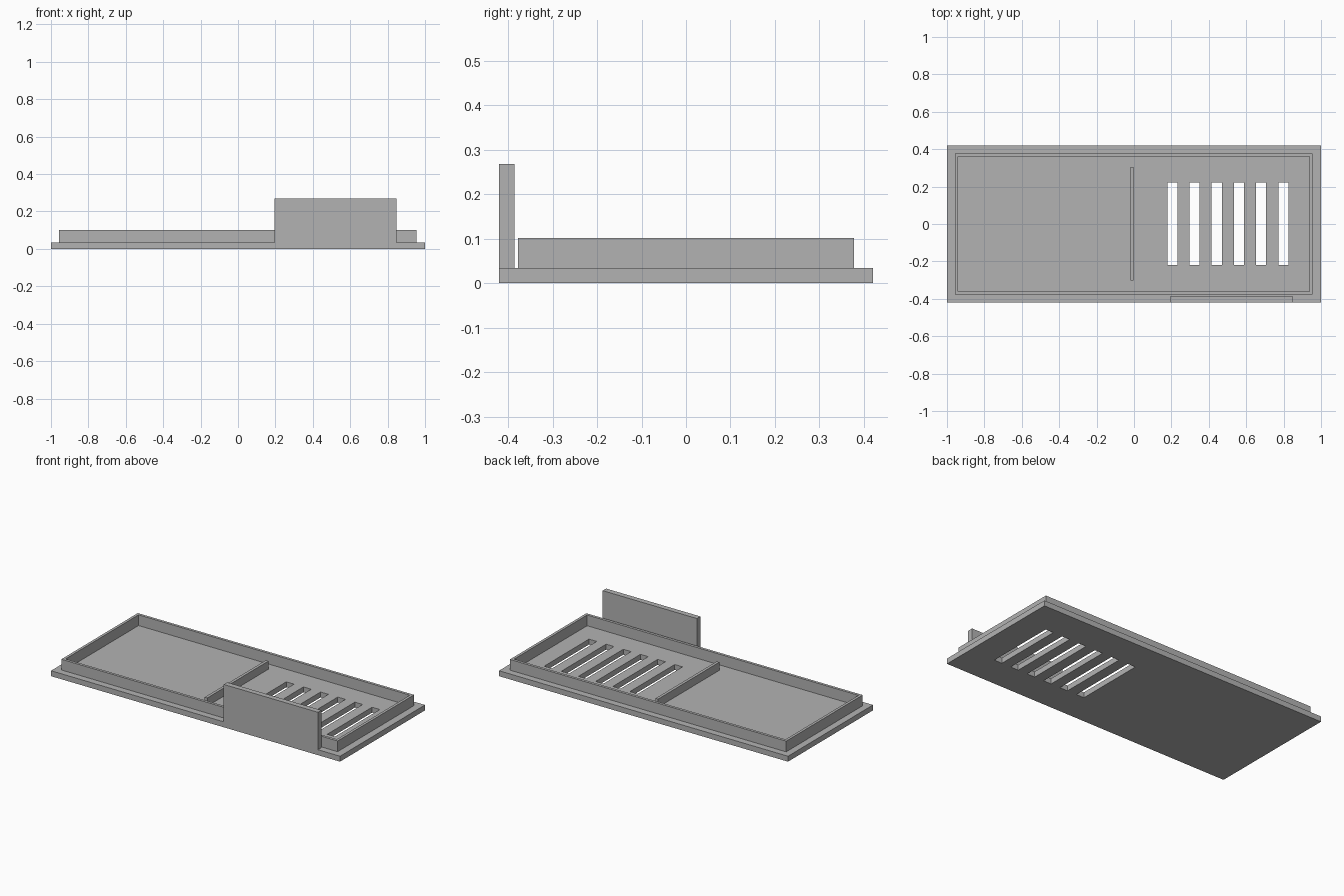
import bpy
import bmesh
from mathutils import Matrix, Vector

default = bpy.data.objects.get("Cube")
if default:
    bpy.data.objects.remove(default, do_unlink=True)

grey = bpy.data.materials.new("plain grey")
grey.use_nodes = True
colour = (0.45, 0.45, 0.45, 1)
grey.diffuse_color = colour
grey.node_tree.nodes["Principled BSDF"].inputs["Base Color"].default_value = colour


def boxes(name, bounds):
    """One flat-shaded object from (low corner, high corner) boxes."""
    bm = bmesh.new()
    for low, high in bounds:
        low, high = Vector(low), Vector(high)
        place = Matrix.Translation((low + high) / 2) @ Matrix.Diagonal((*(high - low), 1))
        bmesh.ops.create_cube(bm, size=1, matrix=place)
    mesh = bpy.data.meshes.new(name)
    bm.to_mesh(mesh)
    bm.free()
    mesh.materials.append(grey)
    obj = bpy.data.objects.new(name, mesh)
    bpy.context.collection.objects.link(obj)
    return obj


def cut(target, cutter):
    """Subtract the cutter, then discard it."""
    cutter.hide_render = True
    mod = target.modifiers.new("cut", "BOOLEAN")
    mod.operation = "DIFFERENCE"
    mod.solver = "EXACT"
    mod.object = cutter
    bpy.context.view_layer.objects.active = target
    bpy.ops.object.modifier_apply(modifier=mod.name)
    bpy.data.objects.remove(cutter, do_unlink=True)


base = 0.034
wall = 0.017

# Base plate with a row of six vent slots
plate = boxes("base_plate", [((-1, -0.42, 0), (1, 0.42, base))])
slots = []
for i in range(6):
    x = 0.205 + 0.1187 * i
    slots.append(((x - 0.027, -0.22, -0.1), (x + 0.027, 0.223, 0.1)))
cut(plate, boxes("slot_cutter", slots))

# Raised rim, hollow inside
left, right, front, back = -0.958, 0.954, -0.378, 0.378
rim = boxes("rim", [((left, front, base), (right, back, 0.101))])
cut(rim, boxes("rim_cutter", [((left + wall, front + wall, -0.1),
                               (right - wall, back - wall, 0.3))]))

# Low divider across the tray
boxes("divider", [((-0.02, -0.301, base), (-0.002, 0.304, 0.085))])

# Upright tab on the front edge
boxes("front_tab", [((0.195, -0.42, base), (0.847, -0.386, 0.268))])
